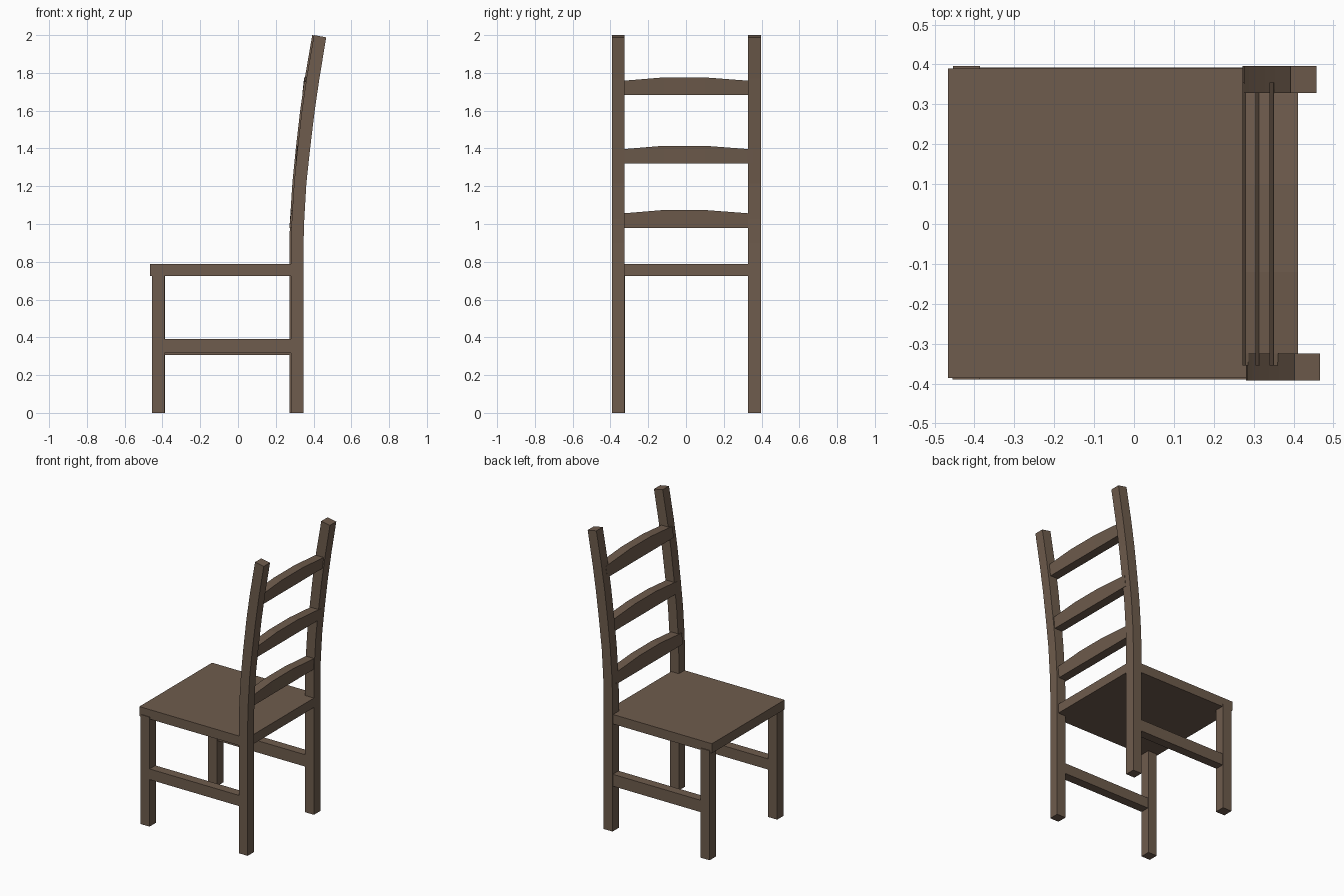
import bpy, bmesh

if "Cube" in bpy.data.objects:
    bpy.data.objects.remove(bpy.data.objects["Cube"])

wood = bpy.data.materials.new("brown wood")
wood.diffuse_color = (0.158, 0.107, 0.074, 1)
wood.use_nodes = True
wood.node_tree.nodes["Principled BSDF"].inputs["Base Color"].default_value = wood.diffuse_color


def finish(name, bm):
    bmesh.ops.recalc_face_normals(bm, faces=bm.faces)
    me = bpy.data.meshes.new(name)
    bm.to_mesh(me)
    bm.free()
    me.materials.append(wood)
    ob = bpy.data.objects.new(name, me)
    bpy.context.collection.objects.link(ob)
    return ob


def box(name, x0, x1, y0, y1, z0, z1):
    bm = bmesh.new()
    bmesh.ops.create_cube(bm, size=1)
    for v in bm.verts:
        v.co = (x1 if v.co.x > 0 else x0,
                y1 if v.co.y > 0 else y0,
                z1 if v.co.z > 0 else z0)
    return finish(name, bm)


def loft(name, rings):
    """Skin a list of equal-length vertex rings and cap both ends."""
    bm = bmesh.new()
    rs = [[bm.verts.new(p) for p in r] for r in rings]
    n = len(rs[0])
    for a, b in zip(rs, rs[1:]):
        for i in range(n):
            j = (i + 1) % n
            bm.faces.new((a[i], a[j], b[j], b[i]))
    bm.faces.new(rs[0])
    bm.faces.new(rs[-1])
    return finish(name, bm)


# Seat
box("seat", -0.467, 0.338, -0.386, 0.39, 0.725, 0.789)

# Side profile of a back post: front x, front z, back x, back z
POST = [(.281, 0, .347, 0), (.281, .9, .347, .9), (.285, 1.03, .351, 1.03),
        (.297, 1.22, .362, 1.215), (.315, 1.40, .381, 1.393),
        (.338, 1.60, .405, 1.592), (.364, 1.78, .431, 1.771),
        (.402, 2.0, .467, 1.988)]

for side, y0, y1, dx, dz in (("right", -.392, -.325, 0, 0),
                             ("left", .328, .396, -.009, 0)):
    # Curved back post, which is also the back leg
    loft("back_post_" + side,
         [[(fx + dx, y0, fz), (bx + dx, y0, bz),
           (bx + dx, y1, bz), (fx + dx, y1, fz)] for fx, fz, bx, bz in POST])

# Front legs
box("front_leg_right", -.455, -.388, -.390, -.324, 0, .74)
box("front_leg_left", -.454, -.386, .328, .396, 0, .74)

# Side stretchers
box("stretcher_right", -.40, .30, -.390, -.328, .318, .390)
box("stretcher_left", -.40, .30, .332, .393, .306, .386)

# Arched ladder slats, leaning with the posts
for i, (x, lean, z) in enumerate(((.272, .007, .98), (.305, .008, 1.32),
                                  (.340, .010, 1.682))):
    rings = []
    for y, h in ((-.355, .072), (-.325, .077), (-.12, .094),
                 (.10, .094), (.325, .077), (.355, .072)):
        rings.append([(x, y, z), (x + .061, y, z),
                      (x + lean + .061, y, z + h), (x + lean, y, z + h)])
    loft("back_slat_%d" % (i + 1), rings)
